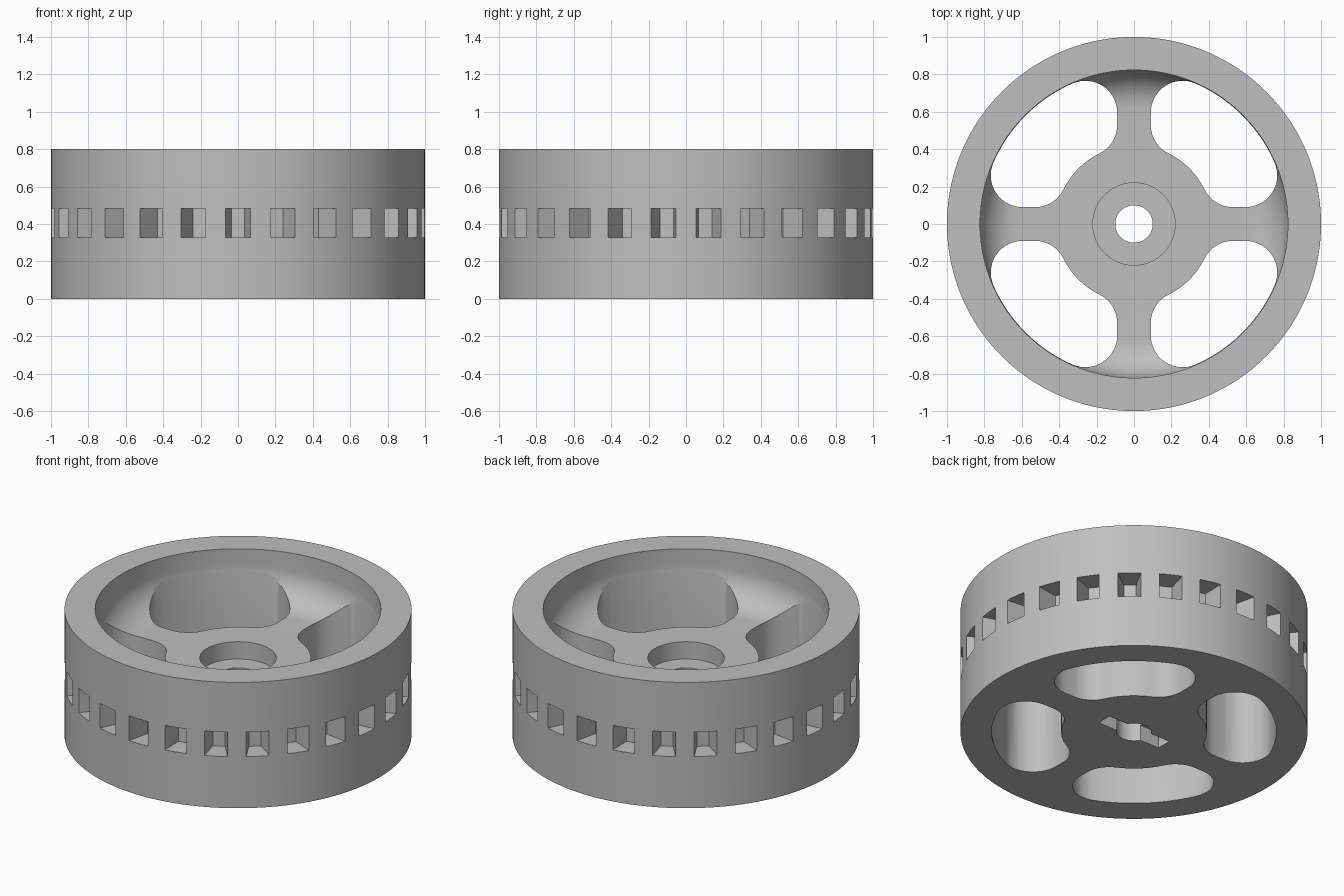
import bpy, bmesh
from math import sin, cos, pi, radians, atan2, hypot, sqrt
from mathutils import Matrix

if "Cube" in bpy.data.objects:
    bpy.data.objects.remove(bpy.data.objects["Cube"])

grey = bpy.data.materials.new("light grey")
grey.use_nodes = True
colour = (0.52, 0.52, 0.52, 1)
grey.diffuse_color = colour
grey.node_tree.nodes["Principled BSDF"].inputs["Base Color"].default_value = colour


def make_object(name, bm):
    bmesh.ops.recalc_face_normals(bm, faces=bm.faces)
    mesh = bpy.data.meshes.new(name)
    bm.to_mesh(mesh)
    bm.free()
    mesh.materials.append(grey)
    obj = bpy.data.objects.new(name, mesh)
    bpy.context.collection.objects.link(obj)
    return obj


def arc(cx, cy, r, a0, a1, steps):
    return [(cx + r * cos(a0 + (a1 - a0) * i / steps),
             cy + r * sin(a0 + (a1 - a0) * i / steps)) for i in range(steps + 1)]


def lathe(name, profile, segments):
    """Revolve a closed (radius, z) outline around z."""
    bm = bmesh.new()
    rings = [[bm.verts.new((r * cos(2 * pi * s / segments), r * sin(2 * pi * s / segments), z))
              for r, z in profile] for s in range(segments)]
    for s in range(segments):
        a, b = rings[s], rings[(s + 1) % segments]
        for i in range(len(profile)):
            j = (i + 1) % len(profile)
            bm.faces.new((a[i], b[i], b[j], a[j]))
    return make_object(name, bm)


def prisms(name, outline, z0, z1, angles):
    """Extrude a plan outline and repeat it around z."""
    bm = bmesh.new()
    for angle in angles:
        turn = Matrix.Rotation(angle, 3, 'Z')
        low = [bm.verts.new((x, y, z0)) for x, y in outline]
        high = [bm.verts.new((x, y, z1)) for x, y in outline]
        for v in low + high:
            v.co = turn @ v.co
        bm.faces.new(low)
        bm.faces.new(high)
        for i in range(len(outline)):
            j = (i + 1) % len(outline)
            bm.faces.new((low[i], low[j], high[j], high[i]))
    obj = make_object(name, bm)
    obj.hide_render = True
    return obj


# Wheel body: rim, rounded inner corner, web and counterbored hub
TOP, WEB, BORE_FLOOR = 0.8, 0.49, 0.38
WALL, ROUND = 0.823, 0.2
profile = [(0.1, 0), (1, 0), (1, TOP), (WALL, TOP)]
profile += arc(WALL - ROUND, WEB + ROUND, ROUND, 0, -pi / 2, 12)
profile += [(0.22, WEB), (0.22, BORE_FLOOR), (0.1, BORE_FLOOR)]
wheel = lathe("wheel", profile, 208)

# Openings between the four spokes, outlined over half and mirrored on the diagonal
SPOKE, HUB, OUTER, R = 0.09, 0.42, 0.82, 0.17
cx = SPOKE + R
y_in = sqrt((HUB + R) ** 2 - cx ** 2)
y_out = sqrt((OUTER - R) ** 2 - cx ** 2)
a_in, a_out = atan2(y_in, cx), atan2(y_out, cx)
half = arc(0, 0, HUB, pi / 4, a_in, 8)
half += arc(cx, y_in, R, a_in + pi, pi, 12)[1:]
half += arc(cx, y_out, R, pi, a_out, 18)
half += arc(0, 0, OUTER, a_out, pi / 4, 10)[1:]
mirrored = [(y, x) for x, y in reversed(half[1:-1])]
openings = prisms("spoke_openings", half + mirrored, -0.1, 1, [k * pi / 2 for k in range(4)])

# Tapered pockets around the rim
COUNT = 26
notch = [(0.86, -0.036), (1.04, -0.076), (1.04, 0.076), (0.86, 0.036)]
pockets = prisms("rim_pockets", notch, 0.327, 0.483,
                 [2 * pi * k / COUNT - pi / 2 for k in range(COUNT)])

# Cross slot under the hub
slot = [(-0.225, -0.048), (0.225, -0.048), (0.225, 0.048), (-0.225, 0.048)]
keyway = prisms("hub_slot", slot, -0.1, 0.1, [0])

# Cut everything out of the body
bpy.context.view_layer.objects.active = wheel
for cutter in (openings, pockets, keyway):
    mod = wheel.modifiers.new(cutter.name, 'BOOLEAN')
    mod.operation = 'DIFFERENCE'
    mod.solver = 'EXACT'
    mod.object = cutter
    bpy.ops.object.modifier_apply(modifier=mod.name)
    bpy.data.objects.remove(cutter)

# Smooth the curved walls, keep edges crisp
bpy.ops.object.select_all(action='DESELECT')
wheel.select_set(True)
bpy.ops.object.shade_smooth_by_angle(angle=radians(30))
